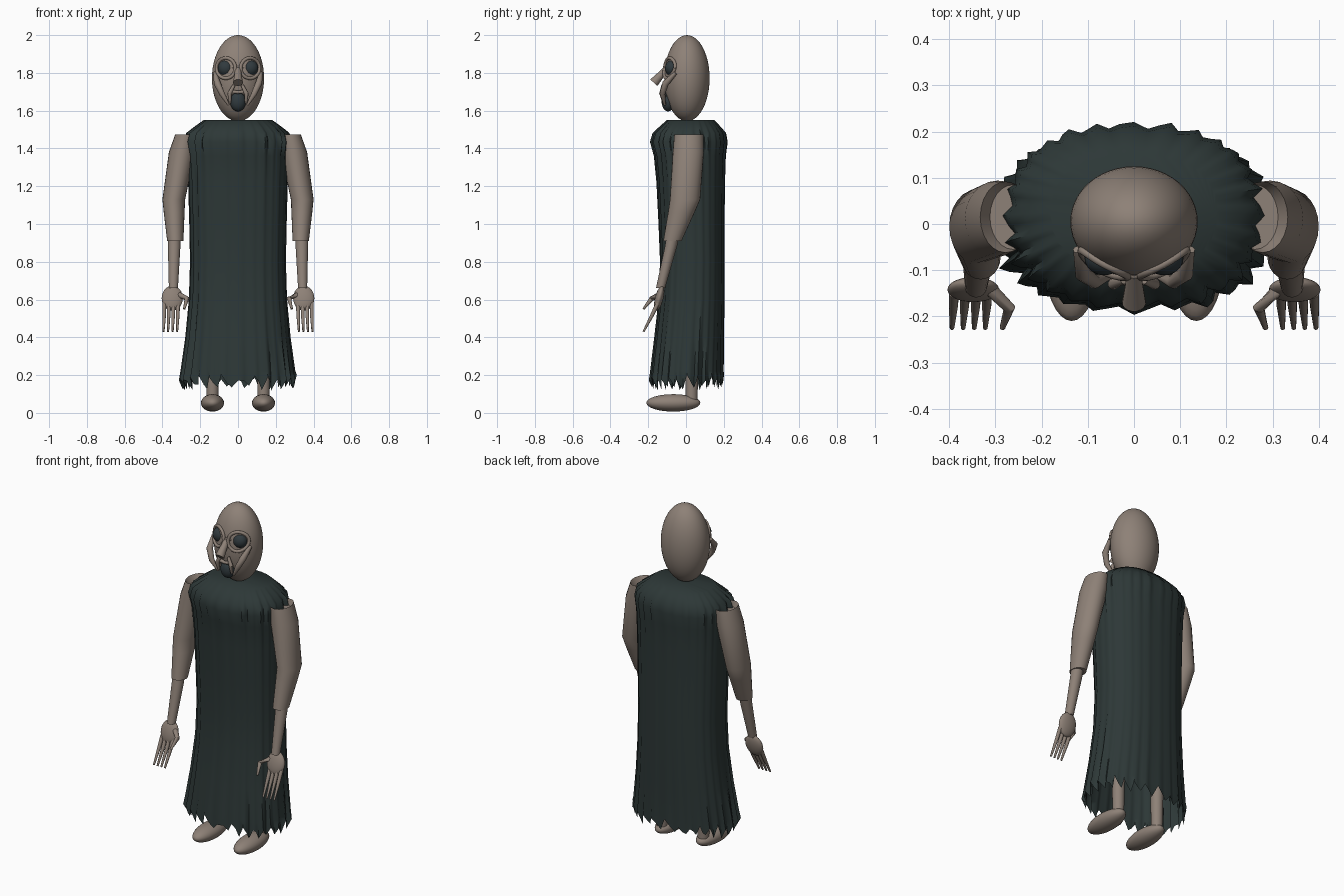
import bpy, bmesh, math, random
from mathutils import Vector

if "Cube" in bpy.data.objects:
    bpy.data.objects.remove(bpy.data.objects["Cube"])

random.seed(11)


def material(name, rgb):
    m = bpy.data.materials.new(name)
    m.diffuse_color = (*rgb, 1)
    m.use_nodes = True
    m.node_tree.nodes["Principled BSDF"].inputs["Base Color"].default_value = m.diffuse_color
    return m


SKIN = material("ashen skin", (0.27, 0.22, 0.185))
CLOTH = material("dark cloth", (0.026, 0.039, 0.038))
DARK = material("slate eyes", (0.030, 0.042, 0.048))


def finish(bm, name, mat, angle=40):
    bmesh.ops.recalc_face_normals(bm, faces=bm.faces)
    me = bpy.data.meshes.new(name)
    bm.to_mesh(me)
    bm.free()
    ob = bpy.data.objects.new(name, me)
    bpy.context.collection.objects.link(ob)
    me.materials.append(mat)
    bpy.ops.object.select_all(action='DESELECT')
    ob.select_set(True)
    bpy.context.view_layer.objects.active = ob
    bpy.ops.object.shade_smooth_by_angle(angle=math.radians(angle))
    return ob


def ellipsoid(name, loc, radii, mat, tilt=0, seg=32):
    bm = bmesh.new()
    bmesh.ops.create_uvsphere(bm, u_segments=seg, v_segments=seg // 2, radius=1)
    for v in bm.verts:
        v.co = Vector([c * r for c, r in zip(v.co, radii)])
    ob = finish(bm, name, mat)
    ob.location = loc
    ob.rotation_euler.x = tilt
    return ob


def loft(name, rings, mat, cap_start=True, cap_end=True, angle=40):
    """Skin a list of equal-length point rings."""
    bm = bmesh.new()
    vs = [[bm.verts.new(p) for p in ring] for ring in rings]
    n = len(vs[0])
    for a, b in zip(vs, vs[1:]):
        for i in range(n):
            j = (i + 1) % n
            bm.faces.new((a[i], a[j], b[j], b[i]))
    if cap_start:
        bm.faces.new(vs[0])
    if cap_end:
        bm.faces.new(vs[-1])
    return finish(bm, name, mat, angle)


def limb(name, stations, n=24):
    """Horizontal oval sections: x, y, z, rx, ry."""
    rings = [[(x + rx * math.cos(t), y + ry * math.sin(t), z)
              for t in (2 * math.pi * i / n for i in range(n))]
             for x, y, z, rx, ry in stations]
    return loft(name, rings, SKIN)


def rod(name, points, radii, mat=SKIN, n=12):
    """Round tapered bar through points."""
    pts = [Vector(p) for p in points]
    rings = []
    for i, p in enumerate(pts):
        d = (pts[min(i + 1, len(pts) - 1)] - pts[max(i - 1, 0)]).normalized()
        u = d.cross(Vector((0.3, 0.9, 0.3))).normalized()
        w = d.cross(u)
        rings.append([p + radii[i] * (u * math.cos(t) + w * math.sin(t))
                      for t in (2 * math.pi * k / n for k in range(n))])
    return loft(name, rings, mat)


# Robe: sharp irregular pleats, torn hem, shoulders covering the arm tops
TEETH = 28
N = TEETH * 3
pleat, hem = [], []
for k in range(TEETH):
    a = random.uniform(0.3, 1)
    pleat += [a, random.uniform(-.2, .4) * a, -a * 0.8]
    hem += [random.uniform(0.165, 0.205), random.uniform(0.15, 0.17),
            random.uniform(0.115, 0.15)]
# z, rx, centre y, ry, pleat depth
sections = [(1.55, .18, .025, .125, .002), (1.51, .232, .022, .163, .006),
            (1.482, .262, .02, .186, .012), (1.435, .272, .018, .196, .014),
            (1.36, .264, .022, .185, .008), (1.22, .259, .026, .178, .005),
            (1.0, .254, .03, .172, .004), (0.8, .250, .034, .168, .004),
            (0.6, .255, .03, .171, .005), (0.4, .272, .018, .180, .007),
            (0.22, .293, .007, .187, .011), (0.0, .299, .005, .190, .013)]
rings = []
for z, rx, cy, ry, depth in sections:
    ring = []
    for i in range(N):
        t = 2 * math.pi * i / N
        c, s = math.cos(t), math.sin(t)
        e = 2 / 2.4
        f = 1 + depth / ry * pleat[i]
        ring.append((f * rx * math.copysign(abs(c) ** e, c),
                     cy + f * ry * math.copysign(abs(s) ** e, s),
                     z if z > 0 else hem[i]))
    rings.append(ring)
loft("robe", rings, CLOTH, cap_end=False, angle=60)

# Head
ellipsoid("head", (0, 0.005, 1.772), (0.138, 0.12, 0.228), SKIN, seg=48)


def on_face(x, z):
    """y of the head's front surface."""
    q = 1 - (x / .138) ** 2 - ((z - 1.772) / .228) ** 2
    return .005 - .12 * math.sqrt(max(q, 0.04))


for s, side in ((-1, "left"), (1, "right")):
    # Arms
    limb(side + "_upper_arm", [(s * .262, .015, 1.44, .05, .07),
                               (s * .278, .015, 1.473, .055, .077),
                               (s * .296, .012, 1.38, .07, .082),
                               (s * .340, -.005, 1.13, .06, .080),
                               (s * .338, -.025, 1.06, .055, .07),
                               (s * .332, -.072, .91, .043, .048)])
    limb(side + "_forearm", [(s * .338, -.066, .95, .034, .035),
                             (s * .338, -.08, .88, .033, .032),
                             (s * .342, -.135, .66, .024, .024)])
    # Hands
    ellipsoid(side + "_palm", (s * .348, -.142, .607), (.056, .022, .068), SKIN, -0.25)
    for k in range(4):
        x = .318 + .024 * k
        rod(f"{side}_finger_{k + 1}",
            [(s * x, -.15, .58), (s * (x + .001), -.178, .52), (s * (x + .004), -.225, .43)],
            [.011, .010, .005])
    rod(side + "_thumb", [(s * .312, -.14, .625), (s * .270, -.182, .605),
                          (s * .285, -.225, .55)], [.015, .013, .006])
    # Legs and feet
    limb(side + "_leg", [(s * .135, .03, .06, .031, .031), (s * .135, .03, .8, .045, .045)])
    ellipsoid(side + "_foot", (s * .135, -.067, .053), (.061, .143, .046), SKIN)
    # Eyes with rims hugging the head
    ellipsoid(side + "_eye", (s * .065, -.074, 1.825), (.042, .037, .042), DARK)
    rim = []
    for k in range(25):
        t = 2 * math.pi * k / 24
        x, z = .064 + .050 * math.cos(t), 1.825 + .054 * math.sin(t)
        rim.append((s * x, on_face(x, z) - .002, z))
    rod(side + "_eye_rim", rim, [.009] * 25)
    # Cheek folds
    rod(side + "_cheekbone", [(s * .122, -.055, 1.80), (s * .110, -.108, 1.745),
                              (s * .085, -.125, 1.69), (s * .05, -.112, 1.63)],
        [.010, .018, .015, .006])
    rod(side + "_nose_fold", [(s * .022, -.122, 1.735), (s * .045, -.13, 1.69),
                              (s * .042, -.118, 1.64)], [.008, .012, .006])

# Nose: round bar widening to a blunt tip
rod("nose", [(0, -.092, 1.835), (0, -.130, 1.793), (0, -.170, 1.748)],
    [.014, .019, .026], n=16)
rod("nose_bridge", [(-.03, -.108, 1.83), (0, -.114, 1.83), (.03, -.108, 1.83)], [.005] * 3)

# Mouth and upper lip
ellipsoid("mouth", (0, -.095, 1.648), (.042, .034, .052), DARK)
rod("upper_lip", [(-.045, -.108, 1.675), (-.025, -.122, 1.70), (0, -.127, 1.698),
                  (.025, -.122, 1.70), (.045, -.108, 1.675)], [.004, .011, .009, .011, .004])
